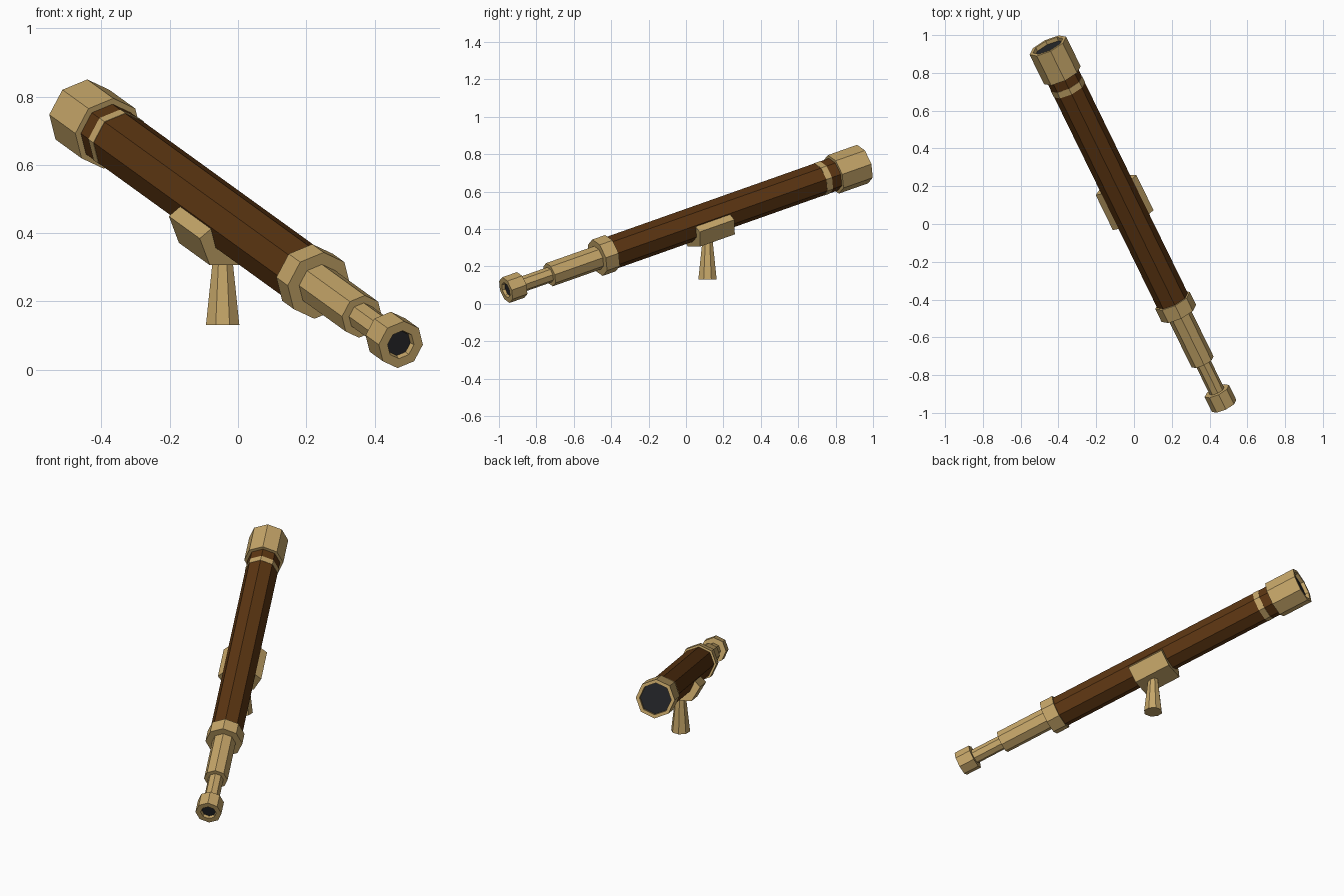
import bpy, bmesh, math
from mathutils import Vector, Matrix

if "Cube" in bpy.data.objects:
    bpy.data.objects.remove(bpy.data.objects["Cube"])

def material(name, rgb):
    m = bpy.data.materials.new(name)
    m.diffuse_color = (*rgb, 1)
    m.use_nodes = True
    m.node_tree.nodes["Principled BSDF"].inputs["Base Color"].default_value = m.diffuse_color
    return m

BRASS = material("brass", (0.56, 0.38, 0.14))
WOOD = material("brown_leather", (0.105, 0.036, 0.006))
GLASS = material("dark_glass", (0.018, 0.019, 0.022))

# Telescope frame: local x = up, y = sideways, z = along the tube from the eyepiece
START, END = Vector((0.477, -0.963, 0.073)), Vector((-0.456, 0.944, 0.747))
axis = (END - START).normalized()
up = (Vector((0, 0, 1)) - axis * axis.z).normalized()
side = axis.cross(up)
FRAME = Matrix((up, side, axis)).transposed().to_4x4()
FRAME.translation = START
LENGTH = (END - START).length

def finish(name, bm, mat, matrix):
    bmesh.ops.recalc_face_normals(bm, faces=bm.faces)
    bm.transform(matrix)
    me = bpy.data.meshes.new(name)
    bm.to_mesh(me)
    bm.free()
    me.materials.append(mat)
    ob = bpy.data.objects.new(name, me)
    bpy.context.collection.objects.link(ob)
    return ob

def lathe(name, profile, mat, matrix=FRAME, sides=8):
    """Eight-sided turned part from (radius, height) points, capped at both ends."""
    bm = bmesh.new()
    rings = [[bm.verts.new((r * math.cos(k * math.tau / sides),
                            r * math.sin(k * math.tau / sides), h))
              for k in range(sides)] for r, h in profile]
    for a, b in zip(rings, rings[1:]):
        for k in range(sides):
            n = (k + 1) % sides
            bm.faces.new((a[k], a[n], b[n], b[k]))
    bm.faces.new(rings[0])
    bm.faces.new(rings[-1])
    return finish(name, bm, mat, matrix)

# Eyepiece with recessed lens
lathe("eyepiece_cup", [(0.038, 0.025), (0.043, 0), (0.072, 0), (0.072, 0.092)], BRASS)
lathe("eyepiece_lens", [(0.0385, 0.016), (0.0385, 0.023)], GLASS)

# Draw tubes, collar and main barrel
lathe("inner_draw_tube", [(0.042, 0.09), (0.042, 0.28)], BRASS)
lathe("outer_draw_tube", [(0.065, 0.272), (0.065, 0.58)], BRASS)
lathe("barrel_collar", [(0.102, 0.572), (0.102, 0.652)], BRASS)
lathe("main_barrel", [(0.09, 0.645), (0.09, 2.06)], WOOD)
lathe("barrel_band", [(0.0915, 1.955), (0.0915, 1.99)], BRASS)

# Front hood with recessed lens
L = LENGTH
lathe("front_hood", [(0.108, 2.045), (0.108, L), (0.088, L), (0.086, L - 0.03)], BRASS)
lathe("front_lens", [(0.0865, L - 0.028), (0.0865, L - 0.021)], GLASS)

# Cradle: section (sideways, up) extruded along the tube
half = [(0.082, 0.0), (0.120, -0.035), (0.075, -0.117)]
section = half + [(-s, u) for s, u in reversed(half)]
bm = bmesh.new()
face = bm.faces.new([bm.verts.new((u, s, 1.138)) for s, u in section])
new = bmesh.ops.extrude_face_region(bm, geom=[face])["geom"]
bmesh.ops.translate(bm, vec=(0, 0, 0.216),
                    verts=[g for g in new if isinstance(g, bmesh.types.BMVert)])
if not face.is_valid or len(bm.faces) < 8:
    bm.faces.new([v for v in bm.verts if abs(v.co.z - 1.138) < 1e-5])
finish("cradle", bm, BRASS, FRAME)

# Upright tapered foot
lathe("foot", [(0.053, 0.13), (0.026, 0.37)], BRASS,
      Matrix.Translation((-0.045, 0.115, 0)) @ Matrix.Rotation(math.pi / 8, 4, 'Z'))
